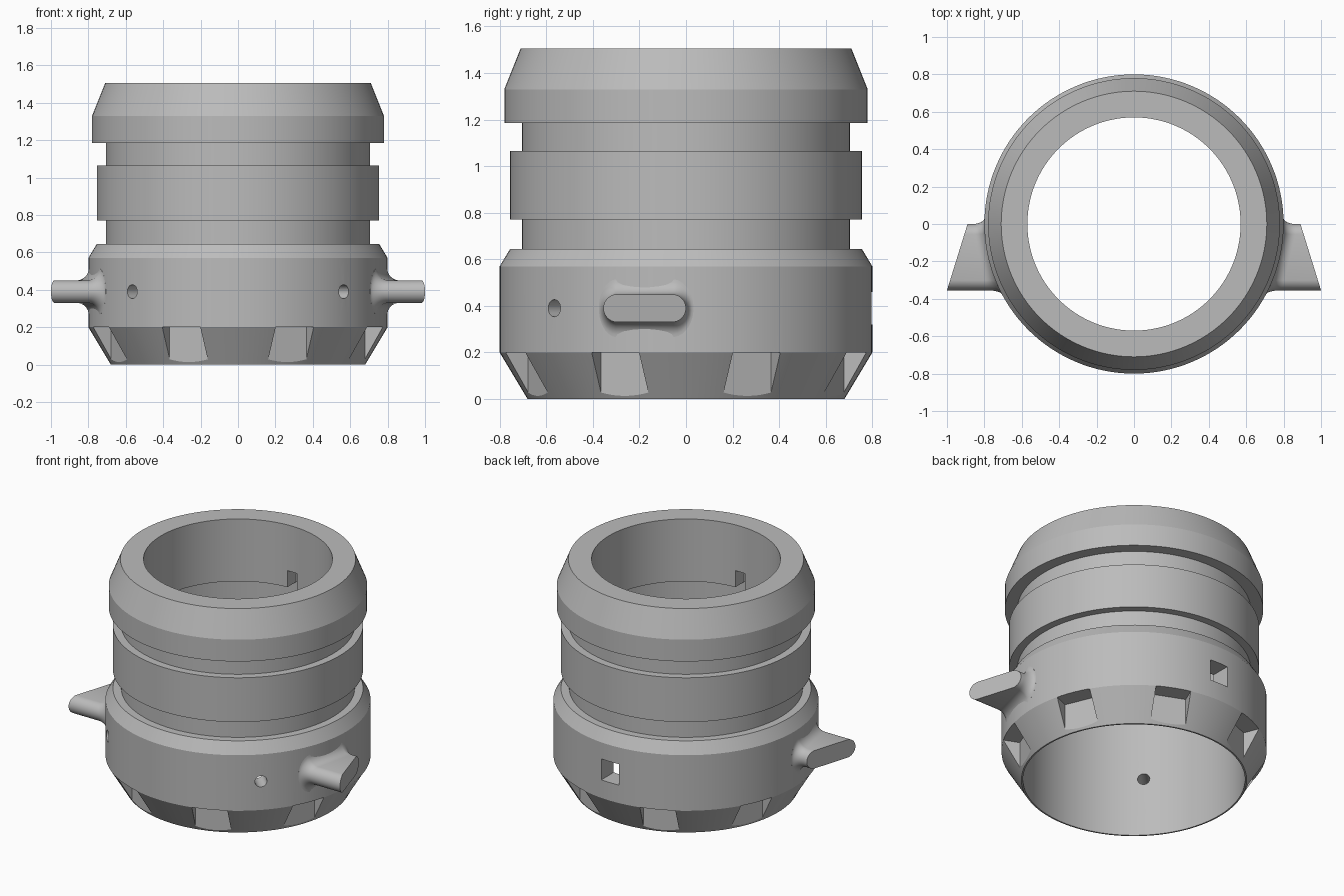
import bpy, bmesh
from math import sin, cos, pi, sqrt, radians
from mathutils import Matrix, Vector

cube = bpy.data.objects.get("Cube")
if cube:
    bpy.data.objects.remove(cube)

SEGMENTS = 128
BAND_RADIUS = 0.8
MID_Z = 0.39

grey = bpy.data.materials.new("plain grey")
grey.use_nodes = True
grey.diffuse_color = (0.5, 0.5, 0.5, 1)
grey.node_tree.nodes["Principled BSDF"].inputs["Base Color"].default_value = (0.5, 0.5, 0.5, 1)


def make_object(name, bm):
    bmesh.ops.recalc_face_normals(bm, faces=bm.faces)
    mesh = bpy.data.meshes.new(name)
    bm.to_mesh(mesh)
    bm.free()
    mesh.materials.append(grey)
    obj = bpy.data.objects.new(name, mesh)
    bpy.context.collection.objects.link(obj)
    return obj


def activate(obj):
    bpy.ops.object.select_all(action='DESELECT')
    obj.select_set(True)
    bpy.context.view_layer.objects.active = obj


def bridge(bm, a, b):
    for i in range(len(a)):
        j = (i + 1) % len(a)
        bm.faces.new((a[i], a[j], b[j], b[i]))


def lathe(name, profile):
    bm = bmesh.new()
    rings = []
    for r, z in profile:
        rings.append([bm.verts.new((r * cos(2 * pi * i / SEGMENTS), r * sin(2 * pi * i / SEGMENTS), z))
                      for i in range(SEGMENTS)])
    for k, ring in enumerate(rings):
        bridge(bm, ring, rings[(k + 1) % len(rings)])
    return make_object(name, bm)


def add_box(bm, lo, hi, angle=0.0):
    lo, hi = Vector(lo), Vector(hi)
    place = (Matrix.Rotation(angle, 4, 'Z') @ Matrix.Translation((lo + hi) / 2)
             @ Matrix.Diagonal((*(hi - lo), 1)))
    bmesh.ops.create_cube(bm, size=1, matrix=place)


# Sleeve: stepped outside, narrow upper bore, wide lower bore
sleeve = lathe("sleeve", [
    (0.68, 0), (BAND_RADIUS, 0.2), (BAND_RADIUS, 0.57), (0.755, 0.645), (0.705, 0.645),
    (0.705, 0.77), (0.755, 0.77), (0.755, 1.065), (0.705, 1.065), (0.705, 1.185),
    (0.78, 1.185), (0.78, 1.33), (0.71, 1.505), (0.57, 1.505), (0.57, 1.09), (0.67, 1.09), (0.67, 0)])

bm = bmesh.new()
# Eight grip pockets around the lower taper
for k in range(8):
    add_box(bm, (0.688, -0.11, -0.1), (1, 0.11, 0.2), radians(22.5 + 45 * k))
# Square window at the back
add_box(bm, (-0.066, 0.5, MID_Z - 0.07), (0.066, 1, MID_Z + 0.07))
# Key notches in the inner ledge, front and back
for k in (1, -1):
    add_box(bm, (0.5, -0.035, 1.0), (0.66, 0.035, 1.2), k * pi / 2)
# Round pin holes at the front corners
for angle in (-45, -135):
    place = (Matrix.Rotation(radians(angle), 4, 'Z') @ Matrix.Translation((0.75, 0, MID_Z))
             @ Matrix.Rotation(pi / 2, 4, 'Y'))
    bmesh.ops.create_cone(bm, cap_ends=True, segments=24, radius1=0.037, radius2=0.037,
                          depth=0.4, matrix=place)
cutter = make_object("cutter", bm)
cutter.hide_render = True

cut = sleeve.modifiers.new("cuts", 'BOOLEAN')
cut.operation = 'DIFFERENCE'
cut.solver = 'EXACT'
cut.object = cutter
activate(sleeve)
bpy.ops.object.modifier_apply(modifier=cut.name)
bpy.data.objects.remove(cutter)
bpy.ops.object.shade_smooth_by_angle(angle=radians(20))


# Side lugs: rounded bars with flared roots and slanted ends
def lug(name, side):
    bm = bmesh.new()
    radius, flare, front, steps = 0.06, 0.065, -0.355, 32
    stations = [(-0.03, flare)]
    stations += [(flare * (1 - cos(a)), flare * (1 - sin(a))) for a in [pi / 16 * i for i in range(9)]]
    stations.append((None, 0))
    rings = []
    for out, grow in stations:
        ring = []
        for i in range(steps):
            a = 2 * pi * (i + 0.5) / steps
            at_back = cos(a) > 0
            centre = -radius if at_back else front + radius
            spread = grow * (0.5 if at_back else 0.3)
            y = centre + (radius + spread) * cos(a)
            z = MID_Z + (radius + grow) * sin(a)
            if out is None:
                x = 0.89 - 0.31 * y
            else:
                x = sqrt(BAND_RADIUS ** 2 - y * y) + out
            ring.append(bm.verts.new((side * x, y, z)))
        rings.append(ring)
    for a, b in zip(rings, rings[1:]):
        bridge(bm, a, b)
    bm.faces.new(rings[0])
    bm.faces.new(rings[-1])
    activate(make_object(name, bm))
    bpy.ops.object.shade_smooth_by_angle(angle=radians(35))


lug("left_lug", 1)
lug("right_lug", -1)
